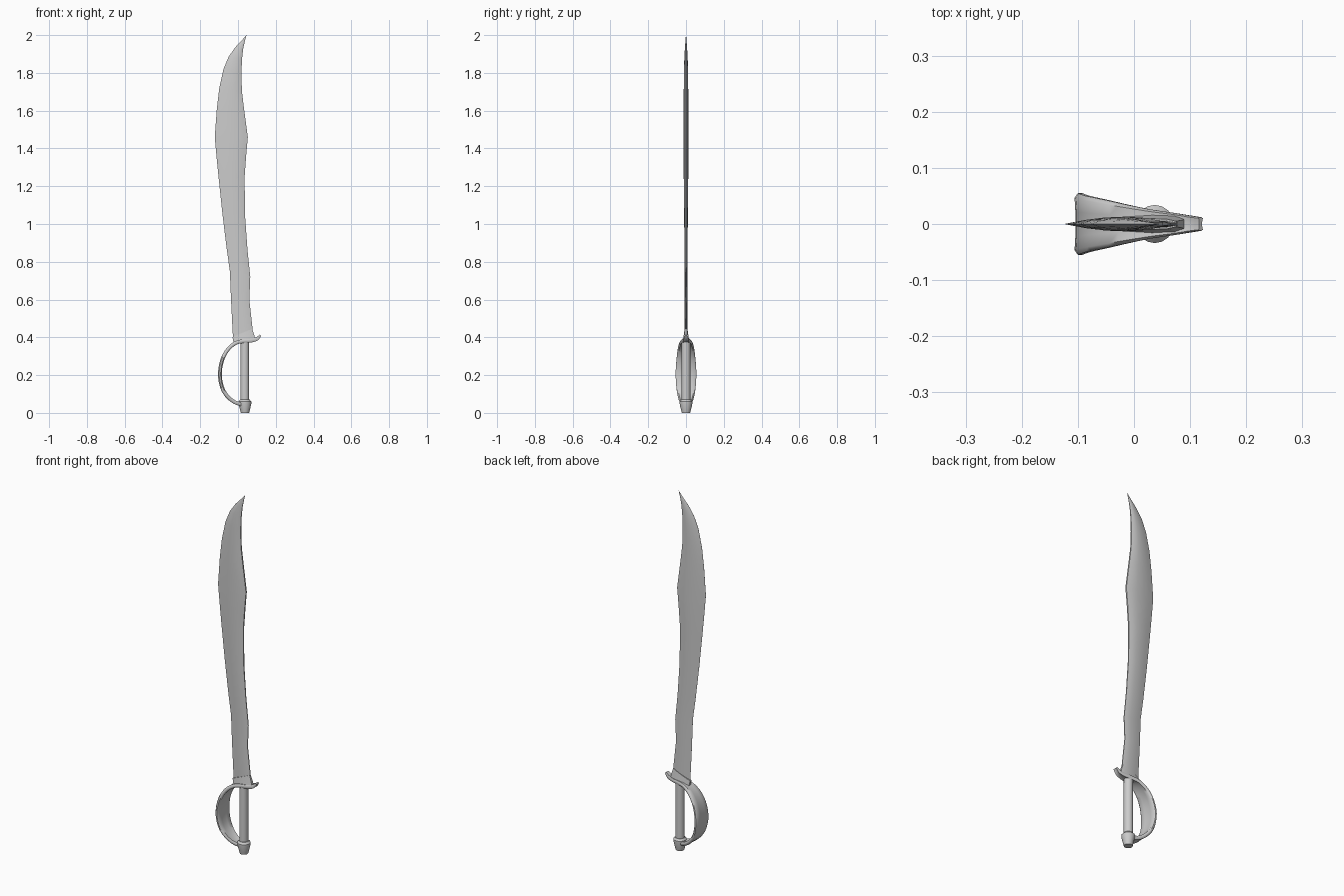
import bpy, bmesh, math
from mathutils import Vector


def loft(name, rings, angle=35):
    """Skin a list of equal-length closed rings and cap both ends."""
    bm = bmesh.new()
    vs = [[bm.verts.new(p) for p in r] for r in rings]
    n = len(rings[0])
    for a, b in zip(vs, vs[1:]):
        for i in range(n):
            j = (i + 1) % n
            bm.faces.new((a[i], a[j], b[j], b[i]))
    bm.faces.new(vs[0])
    bm.faces.new(vs[-1])
    bmesh.ops.recalc_face_normals(bm, faces=bm.faces)
    me = bpy.data.meshes.new(name)
    bm.to_mesh(me)
    bm.free()
    ob = bpy.data.objects.new(name, me)
    bpy.context.collection.objects.link(ob)
    bpy.ops.object.select_all(action='DESELECT')
    ob.select_set(True)
    bpy.context.view_layer.objects.active = ob
    bpy.ops.object.shade_smooth_by_angle(angle=math.radians(angle))
    return ob


def smooth_path(pts, steps):
    """Catmull-Rom interpolation through 3-component points."""
    p = [Vector(q) for q in pts]
    p = [2 * p[0] - p[1]] + p + [2 * p[-1] - p[-2]]
    out = []
    for i in range(1, len(p) - 2):
        a, b, c, d = p[i - 1:i + 3]
        for s in range(steps):
            t = s / steps
            out.append(0.5 * (2 * b + (c - a) * t + (2 * a - 5 * b + 4 * c - d) * t * t
                              + (3 * b - a - 3 * c + d) * t ** 3))
    return out + [p[-2]]


# Blade section: sharp cutting edge on the left, narrow spine on the right
SECTION = [(0, 0.02), (0.2, 0.55), (0.42, 0.9), (0.65, 1.0), (0.85, 0.8), (1, 0.3)]


def blade_ring(xl, zl, xr, zr, t, section=SECTION):
    side = [(xl + (xr - xl) * u, t * h, zl + (zr - zl) * u) for u, h in section]
    return side + [(x, -y, z) for x, y, z in reversed(side)]


# Blade rows: left x, left z, right x, right z, half thickness
rows = [
    (-0.026, 0.385, 0.080, 0.420, 0.007),
    (-0.037, 0.60, 0.060, 0.60, 0.007),
    (-0.043, 0.75, 0.065, 0.72, 0.007),
    (-0.060, 0.87, 0.050, 0.865, 0.008),
    (-0.082, 1.05, 0.037, 1.05, 0.010),
    (-0.102, 1.24, 0.035, 1.25, 0.012),
    (-0.113, 1.35, 0.043, 1.36, 0.013),
    (-0.123, 1.46, 0.052, 1.46, 0.013),
    (-0.112, 1.61, 0.032, 1.61, 0.013),
    (-0.099, 1.72, 0.021, 1.70, 0.012),
    (-0.077, 1.82, 0.018, 1.79, 0.011),
    (-0.050, 1.885, 0.021, 1.87, 0.009),
    (-0.015, 1.935, 0.027, 1.925, 0.006),
    (0.020, 1.972, 0.036, 1.967, 0.003),
    (0.044, 2.0, 0.045, 2.0, 0.0005),
]
loft("blade", [blade_ring(*r) for r in rows])

# Slanted collar at the base of the blade
collar = [(0, 0.5), (0.15, 0.85), (0.5, 1), (0.85, 0.85), (1, 0.5)]
loft("blade_collar", [
    blade_ring(-0.022, 0.370, 0.092, 0.385, 0.018, collar),
    blade_ring(-0.026, 0.385, 0.086, 0.412, 0.014, collar),
    blade_ring(-0.030, 0.402, 0.075, 0.445, 0.010, collar)])

# Knuckle guard: path of x, half width, z, swept with a flattened band section
guard_pts = [
    (0.119, 0.012, 0.411), (0.100, 0.015, 0.392), (0.070, 0.020, 0.383),
    (0.030, 0.026, 0.380), (-0.010, 0.034, 0.371), (-0.050, 0.043, 0.340),
    (-0.082, 0.050, 0.285), (-0.096, 0.055, 0.210), (-0.086, 0.051, 0.140),
    (-0.060, 0.044, 0.092), (-0.020, 0.033, 0.058), (0.020, 0.024, 0.045),
]
path = smooth_path(guard_pts, 3)
band = [(1, 0.4), (0.85, 1), (0.4, 0.85), (-0.4, 0.85), (-0.85, 1), (-1, 0.4),
        (-1, -0.4), (-0.85, -1), (-0.4, -0.7), (0.4, -0.7), (0.85, -1), (1, -0.4)]
rings = []
for i, p in enumerate(path):
    d = path[min(i + 1, len(path) - 1)] - path[max(i - 1, 0)]
    nrm = Vector((d.z, 0, -d.x)).normalized()
    th = 0.010 if i > 2 else 0.005 + 0.0016 * i
    c = Vector((p.x, 0, p.z))
    rings.append([c + Vector((0, p.y * v, 0)) + nrm * (th * h) for v, h in band])
loft("knuckle_guard", rings, 50)


# Grip and pommel: turned profiles of radius, z and centre x
def turned(name, profile, sides):
    loft(name, [[(cx + r * math.cos(2 * math.pi * k / sides),
                  r * math.sin(2 * math.pi * k / sides), z) for k in range(sides)]
                for r, z, cx in profile])


turned("grip", [(0.023, 0.05, 0.036), (0.0235, 0.2, 0.036), (0.023, 0.376, 0.036)], 16)
turned("pommel", [(0.022, 0.0, 0.037), (0.025, 0.012, 0.037), (0.034, 0.050, 0.037),
                  (0.034, 0.060, 0.037), (0.025, 0.070, 0.037)], 16)
